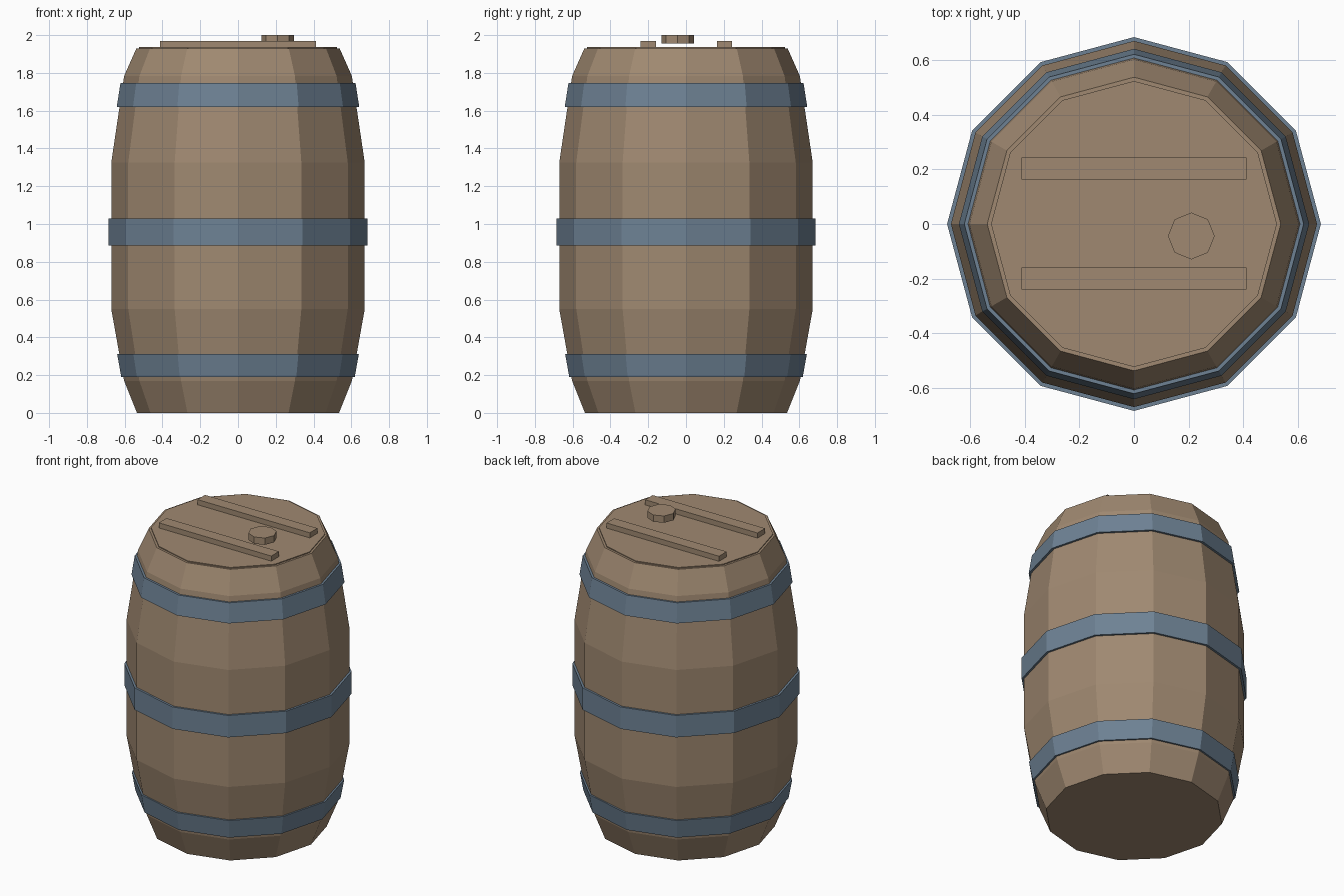
import bpy, bmesh, math

if "Cube" in bpy.data.objects:
    bpy.data.objects.remove(bpy.data.objects["Cube"])


def material(name, rgb):
    m = bpy.data.materials.new(name)
    m.diffuse_color = (*rgb, 1)
    m.use_nodes = True
    m.node_tree.nodes["Principled BSDF"].inputs["Base Color"].default_value = m.diffuse_color
    return m


wood = material("brown wood", (0.35, 0.25, 0.165))
steel = material("blue grey metal", (0.155, 0.222, 0.296))


def finish(bm, name, mat):
    bmesh.ops.recalc_face_normals(bm, faces=bm.faces)
    me = bpy.data.meshes.new(name)
    bm.to_mesh(me)
    bm.free()
    me.materials.append(mat)
    ob = bpy.data.objects.new(name, me)
    bpy.context.collection.objects.link(ob)
    return ob


def lathe(name, profile, mat, sides=12, centre=(0, 0), closed=False):
    """Spin (radius, z) points round z; caps the ends, or closes the loop."""
    bm = bmesh.new()
    rings = []
    for r, z in profile:
        rings.append([bm.verts.new((centre[0] + r * math.cos(2 * math.pi * i / sides),
                                    centre[1] + r * math.sin(2 * math.pi * i / sides), z))
                      for i in range(sides)])
    pairs = list(zip(rings, rings[1:]))
    if closed:
        pairs.append((rings[-1], rings[0]))
    else:
        bm.faces.new(rings[0])
        bm.faces.new(rings[-1])
    for a, b in pairs:
        for i in range(sides):
            j = (i + 1) % sides
            bm.faces.new((a[i], a[j], b[j], b[i]))
    return finish(bm, name, mat)


# Bulging barrel body
body = [(0.535, 0), (0.603, 0.17), (0.671, 0.55), (0.671, 1.325), (0.603, 1.783), (0.538, 1.93)]
lathe("barrel_body", body, wood)

# Lid, slightly smaller than the rim
lathe("lid", [(0.524, 1.90), (0.524, 1.936)], wood)

# Three hoops following the body slope
for name, z0, r0, z1, r1 in (("lower_hoop", 0.19, 0.618, 0.313, 0.64),
                             ("middle_hoop", 0.885, 0.685, 1.03, 0.685),
                             ("upper_hoop", 1.62, 0.642, 1.747, 0.622)):
    lathe(name, [(r0, z0), (r1, z1), (r1 - 0.03, z1), (r0 - 0.03, z0)], steel, closed=True)

# Two battens across the lid
for name, y in (("front_batten", -0.2), ("back_batten", 0.203)):
    bm = bmesh.new()
    bmesh.ops.create_cube(bm, size=1)
    bmesh.ops.scale(bm, vec=(0.824, 0.08, 0.038), verts=bm.verts)
    bmesh.ops.translate(bm, vec=(0, y, 1.951), verts=bm.verts)
    finish(bm, name, wood)

# Octagonal bung
lathe("bung", [(0.086, 1.955), (0.086, 2.0)], wood, sides=8, centre=(0.21, -0.044))
